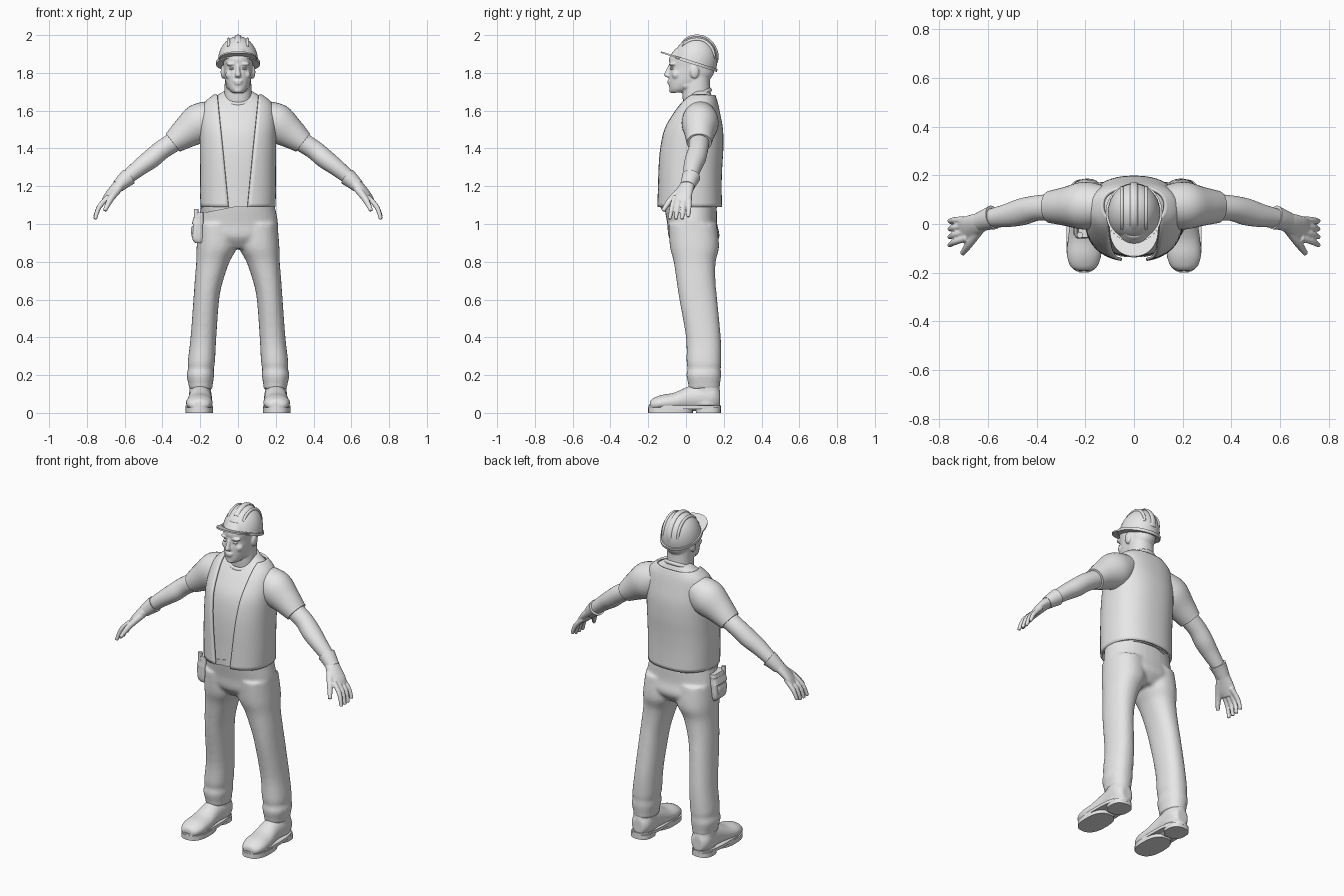
import bpy, bmesh, math
from mathutils import Vector

cube = bpy.data.objects.get("Cube")
if cube:
    bpy.data.objects.remove(cube, do_unlink=True)

X, Y, Z = Vector((1, 0, 0)), Vector((0, 1, 0)), Vector((0, 0, 1))

plain_grey = bpy.data.materials.new("plain_grey")
plain_grey.use_nodes = True
plain_grey.diffuse_color = (0.8, 0.8, 0.8, 1)
for node in plain_grey.node_tree.nodes:
    if node.type == 'BSDF_PRINCIPLED':
        node.inputs["Base Color"].default_value = (0.8, 0.8, 0.8, 1)


def activate(obj):
    bpy.ops.object.select_all(action='DESELECT')
    obj.select_set(True)
    bpy.context.view_layer.objects.active = obj


def finish(obj, angle=40):
    activate(obj)
    obj.data.materials.clear()
    obj.data.materials.append(plain_grey)
    bpy.ops.object.shade_smooth_by_angle(angle=math.radians(angle))
    return obj


def spline(rows, steps=4):
    """Smooth curve through all columns of the rows."""
    out = []
    for i in range(len(rows) - 1):
        a, b, c, d = (rows[max(0, min(len(rows) - 1, i + k))] for k in (-1, 0, 1, 2))
        for s in range(steps):
            t = s / steps
            out.append([q + t / 2 * (r - p + t * (2 * p - 5 * q + 4 * r - e + t * (3 * (q - r) + e - p)))
                        for p, q, r, e in zip(a, b, c, d)])
    return out + [list(rows[-1])]


def loft(name, rows, axis=None, up=Z, power=1.0, sides=32, smooth=True):
    """Skin rows of (x, y, z, radius, radius[, front opening half width])."""
    rows = spline(rows) if smooth else [list(r) for r in rows]
    centres = [Vector(r[:3]) for r in rows]
    opened = len(rows[0]) > 5
    bm = bmesh.new()
    rings = []
    for i, row in enumerate(rows):
        along = axis or (centres[min(i + 1, len(rows) - 1)] - centres[max(i - 1, 0)]).normalized()
        side = along.cross(up).normalized()
        other = side.cross(along)
        start = math.asin(min(0.9, row[5] / row[3]) ** (1 / power)) if opened else 0
        ring = []
        for k in range(sides):
            t = start + (2 * math.pi - 2 * start) * k / (sides - opened)
            s, c = math.sin(t), math.cos(t)
            s, c = (math.copysign(abs(v) ** power, v) for v in (s, c))
            ring.append(bm.verts.new(centres[i] + side * row[3] * s - other * row[4] * c))
        rings.append(ring)
    for a, b in zip(rings, rings[1:]):
        for k in range(sides - opened):
            n = (k + 1) % sides
            bm.faces.new((a[k], a[n], b[n], b[k]))
    if not opened:
        bm.faces.new(rings[0])
        bm.faces.new(rings[-1])
    bmesh.ops.recalc_face_normals(bm, faces=bm.faces)
    mesh = bpy.data.meshes.new(name)
    bm.to_mesh(mesh)
    bm.free()
    obj = bpy.data.objects.new(name, mesh)
    bpy.context.collection.objects.link(obj)
    return finish(obj)


def column(name, rows, power=0.9, **options):
    return loft(name, rows, axis=Z, up=Y, power=power, **options)


def blob(name, loc, size):
    bpy.ops.mesh.primitive_uv_sphere_add(segments=20, ring_count=12, location=loc, scale=size)
    obj = bpy.context.object
    obj.name = name
    return finish(obj)


def blend(name, parts, voxel, rounds=3):
    """Fuse overlapping parts into one soft surface."""
    activate(parts[0])
    for part in parts:
        part.select_set(True)
    bpy.ops.object.join()
    obj = bpy.context.object
    obj.name = name
    remesh = obj.modifiers.new("fuse", 'REMESH')
    remesh.mode, remesh.voxel_size = 'VOXEL', voxel
    soften = obj.modifiers.new("soften", 'SMOOTH')
    soften.factor, soften.iterations = 0.5, rounds
    bpy.ops.object.convert(target='MESH')
    return finish(obj, 60)


def flip(rows, s):
    return [(s * r[0], *r[1:]) for r in rows]


# Shirt and open vest
torso = [(0, .018, 1.09, .193, .167), (0, .018, 1.2, .195, .165), (0, .02, 1.3, .195, .166),
         (0, .026, 1.4, .196, .166), (0, .035, 1.5, .196, .155), (0, .05, 1.58, .19, .126),
         (0, .065, 1.64, .172, .098), (0, .075, 1.68, .125, .075), (0, .08, 1.705, .085, .06)]
column("shirt", [(x, y, z, a - .014, b - .014) for x, y, z, a, b in torso], .85)
vest = column("vest", [(*r, .05 + .1 * (r[2] - 1.09)) for r in torso[:-1]], .85, sides=48)
thickness = vest.modifiers.new("thickness", 'SOLIDIFY')
thickness.thickness, thickness.offset = .012, 0

bpy.ops.mesh.primitive_torus_add(major_radius=.08, minor_radius=.012, major_segments=32,
                                 minor_segments=10, location=(0, .055, 1.672), rotation=(.5, 0, 0))
bpy.context.object.name = "shirt_collar"
finish(bpy.context.object)

# Trousers
hips = [(0, .045, .87, .1, .09), (0, .043, .93, .2, .134), (0, .033, 1.0, .212, .132),
        (0, .025, 1.08, .198, .138), (0, .02, 1.14, .185, .14)]
leg = [(.197, .097, .125, .062, .083), (.198, .096, .15, .064, .084), (.199, .094, .2, .073, .092),
       (.196, .096, .235, .068, .088), (.194, .095, .27, .072, .092), (.183, .092, .4, .068, .092),
       (.168, .065, .6, .068, .1), (.154, .053, .7, .075, .103), (.133, .046, .8, .088, .111),
       (.112, .045, .88, .107, .13), (.105, .035, 1.0, .105, .128)]
legs = [column("leg", flip(leg, s)) for s in (1, -1)]
blend("trousers", [column("hips", hips)] + legs, .01, 4)

# Belt and tool pouch
belt = column("belt", [(0, 0, z, .2, .152) for z in (-.016, .016)], smooth=False)
belt.location, belt.rotation_euler = (0, .015, 1.11), (0, -.2, 0)
column("tool_pouch", [(-.205, 0, .9, .022, .045), (-.213, 0, .93, .03, .055),
                      (-.21, 0, 1.04, .024, .058)], .4)
column("pouch_pocket", [(-.226, -.005, .91, .012, .035), (-.232, -.005, .96, .018, .042),
                        (-.228, -.005, .99, .016, .042)], .4)
column("pouch_flap", [(-.213, 0, 1.0, .032, .06), (-.205, 0, 1.06, .022, .055)], .4)
column("pouch_tool", [(-.222, -.045, z, .012, .012) for z in (.95, 1.08)], smooth=False)

for s, label in ((1, "left"), (-1, "right")):
    # Boot
    foot = loft(label + "_foot", flip([
        (.2, .18, .075, .035, .045), (.2, .14, .085, .06, .075), (.2, .03, .078, .06, .068),
        (.203, -.06, .058, .068, .05), (.205, -.13, .052, .07, .043),
        (.206, -.175, .045, .055, .032), (.206, -.192, .04, .03, .02)], s), axis=Y)
    shaft = column("shaft", flip([(.2, .105, .04, .06, .075), (.2, .105, .12, .058, .074),
                                  (.199, .1, .17, .056, .07)], s))
    blend(label + "_boot", [foot, shaft], .007)
    for part, y, length, width, low, high in (("welt", -.007, .192, .073, .02, .038),
                                              ("front_sole", -.082, .118, .073, 0, .028),
                                              ("heel", .118, .066, .063, 0, .028)):
        column(label + "_boot_" + part, [(s * .205, y, z, width, length) for z in (low, high)],
               .8, smooth=False)

    # Sleeve and bare arm
    loft(label + "_sleeve", flip([
        (.12, .075, 1.58, .08, .08), (.2, .075, 1.535, .098, .105),
        (.28, .072, 1.48, .08, .082), (.345, .07, 1.43, .066, .06)], s))
    loft(label + "_arm", flip([
        (.32, .07, 1.445, .055, .052), (.4, .065, 1.395, .052, .051), (.46, .05, 1.345, .055, .051),
        (.52, .035, 1.3, .048, .045), (.6, .022, 1.235, .036, .036)], s))

    # Work glove
    loft(label + "_glove_cuff", flip([(.578, .027, 1.25, .05, .046), (.6, .02, 1.232, .045, .042),
                                      (.635, .008, 1.2, .039, .034)], s))
    hand = [loft("palm", flip([(.6, .02, 1.23, .034, .032), (.64, .002, 1.195, .043, .029),
                               (.685, -.018, 1.145, .05, .021), (.705, -.025, 1.12, .044, .015)], s))]
    for i in range(4):
        hand.append(loft("finger", flip([
            (.685, .018 - .025 * i, 1.145, .014, .014), (.735, .016 - .03 * i, 1.09, .013, .013),
            (.757, .012 - .033 * i, 1.025 + .012 * (i == 0), .01, .01)], s), sides=12))
    hand.append(loft("thumb", flip([(.63, -.015, 1.19, .022, .022), (.675, -.08, 1.13, .017, .017),
                                    (.705, -.122, 1.07, .011, .011)], s), sides=12))
    blend(label + "_glove", hand, .005, 2)

# Head, neck and face
head = column("skull", [
    (0, -.045, 1.695, .03, .035), (0, -.02, 1.715, .05, .068), (0, .01, 1.75, .066, .1),
    (0, .027, 1.79, .073, .117), (0, .033, 1.83, .076, .118), (0, .033, 1.88, .078, .122),
    (0, .035, 1.93, .06, .09)])
neck = column("neck", [(0, .065, 1.6, .078, .072), (0, .055, 1.68, .073, .074),
                       (0, .055, 1.8, .068, .07)])
nose = loft("nose", [(0, -.08, 1.845, .009, .01), (0, -.095, 1.81, .011, .014),
                     (0, -.1, 1.785, .016, .016), (0, -.09, 1.776, .012, .01)],
            axis=Z, up=Y, sides=16)
face = [head, neck, nose,
        blob("chin", (0, -.07, 1.708), (.026, .02, .016)),
        blob("upper_lip", (0, -.087, 1.756), (.026, .013, .007)),
        blob("lower_lip", (0, -.085, 1.744), (.022, .013, .008))]
for s in (1, -1):
    face += [blob("brow", (s * .033, -.068, 1.847), (.03, .022, .011)),
             blob("cheek", (s * .045, -.05, 1.79), (.022, .024, .024)),
             blob("jaw", (s * .05, .01, 1.735), (.015, .035, .022)),
             blob("ear", (s * .08, .045, 1.805), (.012, .024, .035))]
blend("head", face, .005, 3)
for s, label in ((1, "left"), (-1, "right")):
    blob(label + "_eye", (s * .032, -.073, 1.823), (.014, .012, .007))

# Hard hat, tilted up at the front
wide, deep, tall = .108, .119, .143
arc = [math.radians(a) for a in (0, 10, 20, 30, 40, 50, 60, 70, 80, 89)]
hat = [column("hat_dome", [(0, 0, tall * math.sin(a), wide * math.cos(a), deep * math.cos(a))
                           for a in arc], 1, smooth=False, sides=40),
       column("hat_rim", [(0, 0, z, .116, .127) for z in (-.01, .006)], 1, smooth=False, sides=40),
       column("hat_visor", [(0, -.065, z, .1, .122) for z in (-.004, .004)], .9, smooth=False, sides=40)]
for name, x, half, first, last in (("middle", 0, .016, -55, 75), ("left", .05, .008, -60, 65),
                                   ("right", -.05, .008, -60, 65)):
    k = math.sqrt(1 - (x / wide) ** 2)
    angles = [math.radians(first + (last - first) * i / 14) for i in range(15)]
    hat.append(loft("hat_ridge_" + name, [
        (x, deep * k * math.sin(a), tall * k * math.cos(a), .009 * min(1, .2 + i / 2, 7.2 - i / 2), half)
        for i, a in enumerate(angles)], up=X, sides=12, smooth=False))
for part in hat:
    part.location, part.rotation_euler = (0, .045, 1.853), (-.31, 0, 0)
